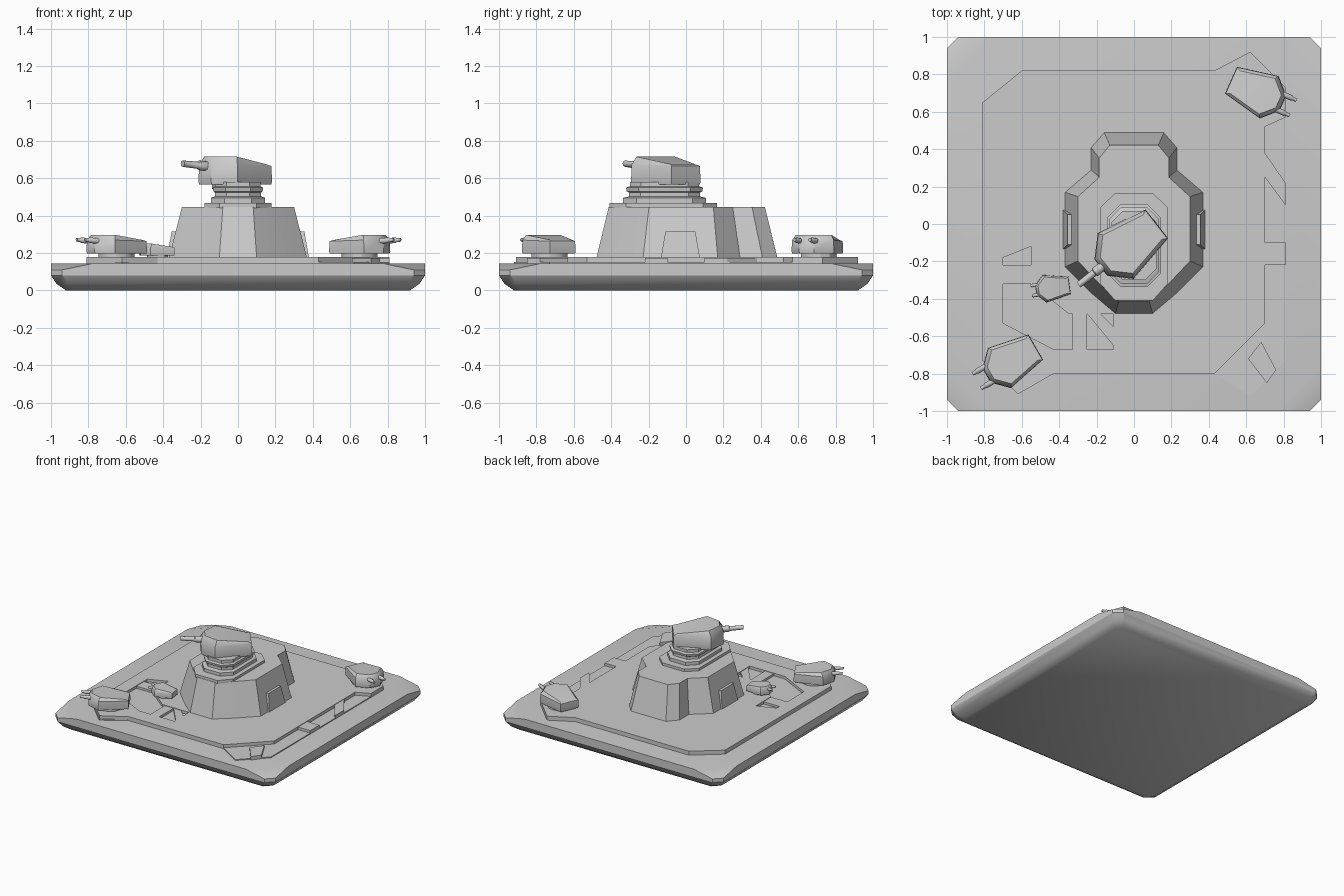
import bpy, bmesh, math
from mathutils import Vector, Matrix

cube = bpy.data.objects.get("Cube")
if cube:
    bpy.data.objects.remove(cube, do_unlink=True)

grey = bpy.data.materials.new("armour_grey")
grey.use_nodes = True
COLOUR = (0.6, 0.6, 0.6, 1)
grey.diffuse_color = COLOUR
grey.node_tree.nodes["Principled BSDF"].inputs["Base Color"].default_value = COLOUR


def loft(name, rings, angle=30, matrix=None):
    """Skin a stack of equal-length point rings and cap both ends."""
    bm = bmesh.new()
    rows = [[bm.verts.new(p) for p in ring] for ring in rings]
    count = len(rows[0])
    for low, high in zip(rows, rows[1:]):
        for i in range(count):
            j = (i + 1) % count
            bm.faces.new((low[i], low[j], high[j], high[i]))
    bm.faces.new(rows[0][::-1])
    bm.faces.new(rows[-1])
    bmesh.ops.recalc_face_normals(bm, faces=bm.faces)
    mesh = bpy.data.meshes.new(name)
    bm.to_mesh(mesh)
    bm.free()
    if matrix:
        mesh.transform(matrix)
    mesh.materials.append(grey)
    obj = bpy.data.objects.new(name, mesh)
    bpy.context.collection.objects.link(obj)
    bpy.ops.object.select_all(action='DESELECT')
    obj.select_set(True)
    bpy.context.view_layer.objects.active = obj
    bpy.ops.object.shade_smooth_by_angle(angle=math.radians(angle))
    return obj


def ring(outline, z, sx=1, sy=1, dy=0):
    return [(x * sx, y * sy + dy, z) for x, y in outline]


def prism(name, outline, z0, z1):
    return loft(name, [ring(outline, z0), ring(outline, z1)])


def mirrored(half):
    """Close a half outline, listed front to back on +x, across x = 0."""
    return half + [(-x, y) for x, y in reversed(half)]


def chamfered(hx, hy, c):
    return mirrored([(hx - c, -hy), (hx, c - hy), (hx, hy - c), (hx - c, hy)])


# Hull slab, undercut below and cut down at the corners
loft("hull", [ring(chamfered(h, h, c), z) for h, c, z in
              [(.92, .05, 0), (.97, .06, .035), (1, .06, .08), (1, .06, .11), (1, .23, .145)]])

# Low walkway around the main deck
prism("walkway", [(-.81, -.73), (-.62, -.92), (-.43, -.8), (.43, -.8), (.62, -.92), (.81, -.73),
                  (.81, .73), (.62, .92), (.43, .82), (-.6, .82), (-.81, .65)], .12, .153)

# Main deck with an open pit
deck = prism("main_deck", [(-.81, -.73), (-.62, -.91), (-.43, -.8), (.43, -.8), (.7, -.53),
                           (.7, .52), (.81, .57), (.81, .73), (.62, .92), (.43, .82),
                           (-.6, .82), (-.81, .65)], .13, .178)
cutter = prism("pit_cutter", [(-.7, -.18), (-.7, -.53), (-.43, -.67), (-.11, -.67),
                              (-.11, -.48), (-.35, -.48), (-.55, -.32), (-.55, -.12)], .156, .3)
cut = deck.modifiers.new("pit", 'BOOLEAN')
cut.object = cutter
cut.solver = 'EXACT'
bpy.context.view_layer.objects.active = deck
bpy.ops.object.modifier_apply(modifier=cut.name)
bpy.data.objects.remove(cutter, do_unlink=True)

# Short crossings over the pit and the walkway
crossings = {
    "pit_crossing_side": [(-.7, -.32), (-.55, -.32), (-.55, -.22), (-.7, -.22)],
    "pit_crossing_front": [(-.33, -.67), (-.25, -.67), (-.25, -.48), (-.33, -.48)],
    "pit_ramp": [(-.11, -.65), (-.11, -.55), (-.18, -.48), (-.25, -.48)],
    "walkway_crossing": [(.7, -.22), (.81, -.22), (.81, -.1), (.7, -.1)],
    "walkway_ramp": [(.7, .25), (.81, .1), (.81, .22), (.7, .38)],
    "corner_crossing": [(.61, -.72), (.71, -.85), (.76, -.78), (.68, -.63)],
}
for name, outline in crossings.items():
    prism(name, outline, .14, .174)

# Tapered citadel and the raised platform on it
plan = mirrored([(.1, -.48), (.23, -.37), (.37, -.23), (.37, .17),
                 (.23, .29), (.23, .41), (.16, .49)])
loft("citadel", [ring(plan, .17), ring(plan, .447, .81, .86)])
top_plan = mirrored([(.1, -.41), (.18, -.32), (.18, .09), (.1, .165)])
prism("citadel_platform", top_plan, .44, .468)

# Sloping side hatches
for side, word in ((1, "left"), (-1, "right")):
    loft("hatch_" + word, [
        [(side * x, y, z) for x, y in ((.3, -w - .03), (o, -w - .03), (o, w - .03), (.3, w - .03))]
        for o, w, z in ((.38, .105, .17), (.355, .08, .315))])

# Stepped neck under the main turret
neck = chamfered(.14, .215, .07)
loft("turret_neck", [ring(neck, z, s, s, -.115) for z, s in
                     [(.46, 1.03), (.495, 1.03), (.502, .88), (.523, .88), (.53, .94),
                      (.55, .96), (.556, .86), (.58, .86)]], 25)


def turret(name, centre, facing, size, z0, height, barrels, radius, reach):
    """Faceted gun house, facing +x locally, with tapered barrels."""
    place = Matrix.Translation((*centre, z0)) @ Matrix.Rotation(math.radians(facing), 4, 'Z')
    house = [(.2, -.055), (.2, .055), (.1, .155), (-.18, .098), (-.18, -.098), (.1, -.155)]

    def level(z, s, drop=0):
        return [(x * s * size, y * s * size, height * (z - (drop if x < 0 else 0))) for x, y in house]

    loft(name + "_house", [level(0, .98), level(.12, 1), level(.72, .98, .06),
                           level(1, .84, .27)], 38, place)
    base = [(math.cos(a * math.tau / 12) * .12 * size, math.sin(a * math.tau / 12) * .12 * size)
            for a in range(12)]
    loft(name + "_base", [ring(base, -.025), ring(base, .02)], 30, place)
    for n, offset in enumerate(barrels):
        rings = []
        for x, r in ((.1 * size, 1.35), (.24 * size, 1.35), (.245 * size, 1), (reach, .9)):
            rings.append([(x, offset + r * radius * math.cos(a * math.tau / 8),
                           height * .56 + x * .08 + r * radius * math.sin(a * math.tau / 8))
                          for a in range(8)])
        loft(f"{name}_barrel_{n + 1}", rings, 50, place)


turret("main_turret", (-.02, -.11), 218, 1, .566, .149, [0], .019, .35)
turret("front_turret", (-.65, -.73), 210, .8, .197, .1, [-.045, .045], .011, .22)
turret("rear_turret", (.65, .71), -24, .8, .197, .1, [-.045, .045], .011, .22)
turret("small_turret", (-.43, -.34), 188, .48, .187, .063, [-.027, .027], .007, .12)
